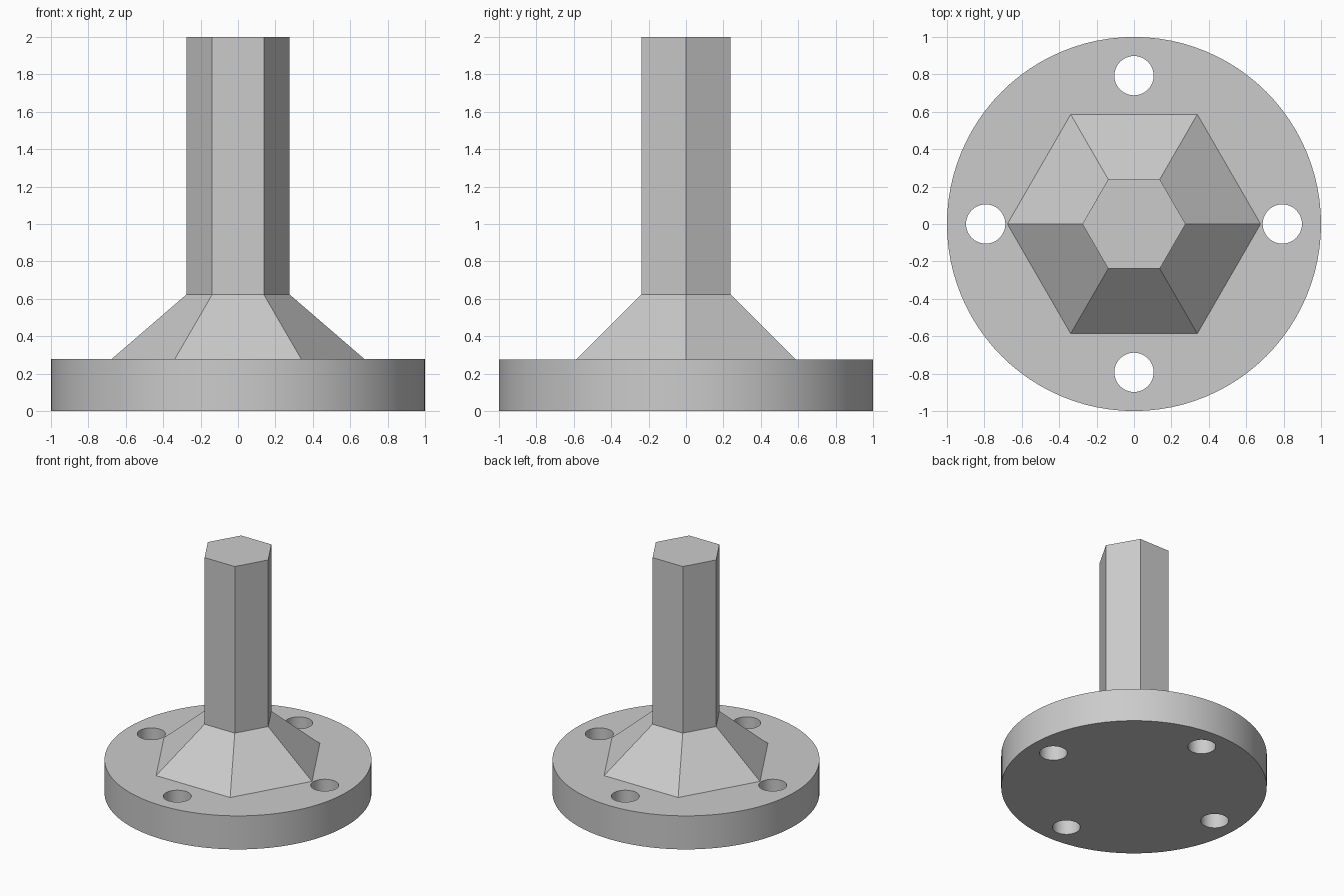
import bpy
import bmesh
from math import cos, sin, pi, radians

cube = bpy.data.objects.get("Cube")
if cube:
    bpy.data.objects.remove(cube, do_unlink=True)

# Single plain grey
grey = bpy.data.materials.new("plain_grey")
grey.use_nodes = True
colour = (0.6, 0.6, 0.6, 1)
grey.diffuse_color = colour
grey.node_tree.nodes["Principled BSDF"].inputs["Base Color"].default_value = colour


def lathe(name, sides, profile, cap_bottom=True, centre=(0, 0)):
    """Stack rings of (radius, z) into a solid with the given number of sides."""
    bm = bmesh.new()
    rings = [[bm.verts.new((centre[0] + r * cos(2 * pi * i / sides),
                            centre[1] + r * sin(2 * pi * i / sides), z))
              for i in range(sides)] for r, z in profile]
    for low, high in zip(rings, rings[1:]):
        for i in range(sides):
            j = (i + 1) % sides
            bm.faces.new((low[i], low[j], high[j], high[i]))
    if cap_bottom:
        bm.faces.new(rings[0][::-1])
    bm.faces.new(rings[-1])
    mesh = bpy.data.meshes.new(name)
    bm.to_mesh(mesh)
    bm.free()
    mesh.materials.append(grey)
    obj = bpy.data.objects.new(name, mesh)
    bpy.context.collection.objects.link(obj)
    return obj


PLATE_TOP = 0.277

# Round base plate
plate = lathe("base_plate", 96, [(1, 0), (1, PLATE_TOP)])

# Four bolt holes drilled through the plate
bpy.context.view_layer.objects.active = plate
for k in range(4):
    angle = k * pi / 2
    cutter = lathe("hole_cutter", 48, [(0.105, -0.1), (0.105, 0.5)],
                   centre=(0.793 * cos(angle), 0.793 * sin(angle)))
    cutter.hide_render = True
    drill = plate.modifiers.new("bolt_hole", 'BOOLEAN')
    drill.operation = 'DIFFERENCE'
    drill.solver = 'EXACT'
    drill.object = cutter
    bpy.ops.object.modifier_apply(modifier=drill.name)
    bpy.data.objects.remove(cutter, do_unlink=True)

bpy.ops.object.select_all(action='DESELECT')
plate.select_set(True)
bpy.ops.object.shade_smooth_by_angle(angle=radians(30))

# Hexagonal flared collar and shaft, one continuous solid
lathe("hexagonal_shaft", 6,
      [(0.677, PLATE_TOP), (0.276, 0.623), (0.276, 2)], cap_bottom=False)
